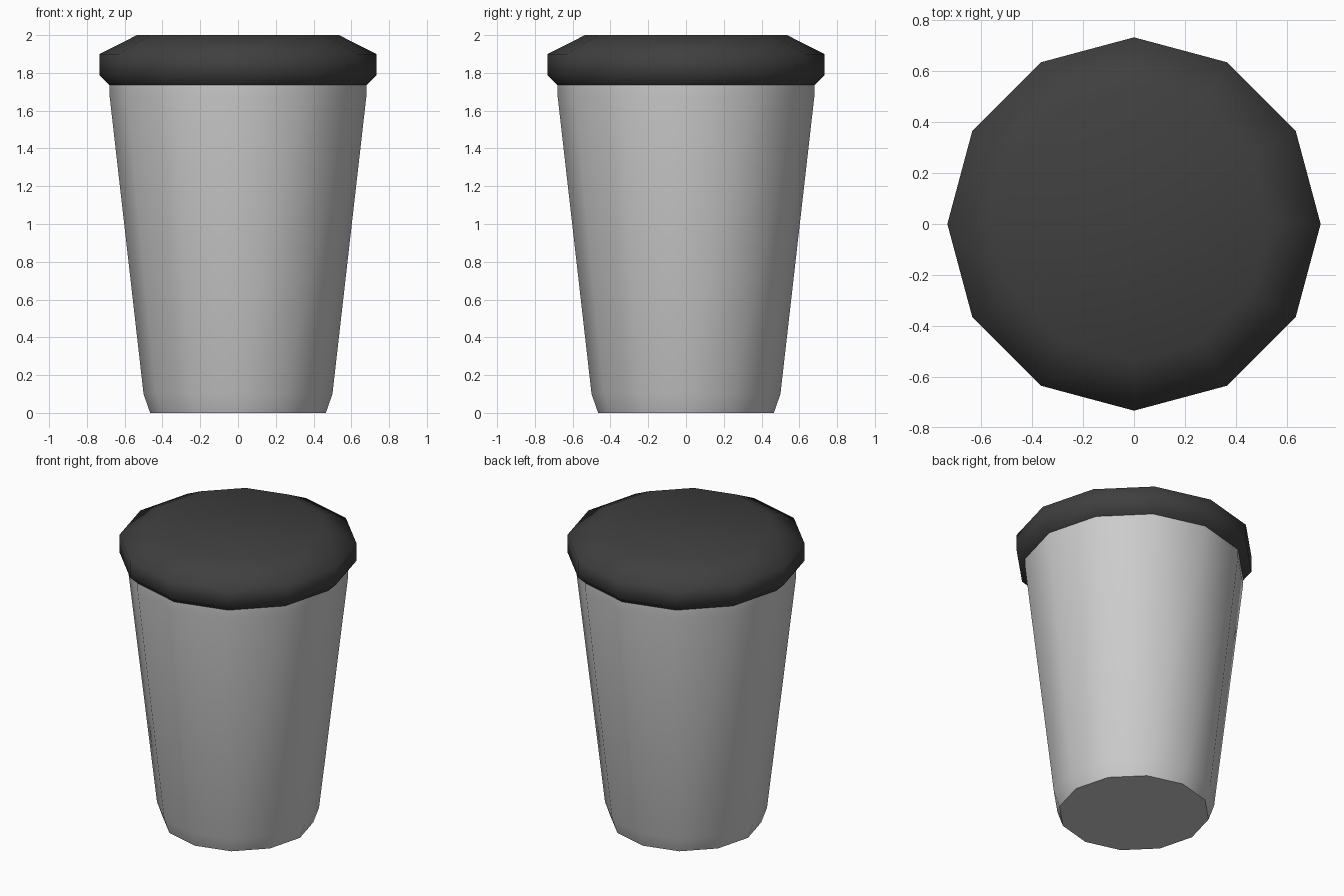
import bpy, bmesh, math

if "Cube" in bpy.data.objects:
    bpy.data.objects.remove(bpy.data.objects["Cube"])

SIDES = 12


def lathe(name, profile, cap_bottom=False, cap_top=False):
    """Spin an (r, z) profile, listed bottom to top, into a 12-sided smooth shell."""
    bm = bmesh.new()
    rings = []
    for r, z in profile:
        angles = [2 * math.pi * i / SIDES for i in range(SIDES)]
        rings.append([bm.verts.new((r * math.cos(a), r * math.sin(a), z)) for a in angles])
    for low, high in zip(rings, rings[1:]):
        for i in range(SIDES):
            j = (i + 1) % SIDES
            bm.faces.new((low[i], low[j], high[j], high[i])).smooth = True
    if cap_bottom:
        base = bm.faces.new(rings[0][::-1])
        for edge in base.edges:
            edge.smooth = False
    if cap_top:
        bm.faces.new(rings[-1]).smooth = True
    mesh = bpy.data.meshes.new(name)
    bm.to_mesh(mesh)
    bm.free()
    obj = bpy.data.objects.new(name, mesh)
    bpy.context.collection.objects.link(obj)
    return obj


# Tapered cup with a flat base
lathe("cup", [(0.465, 0), (0.50, 0.10), (0.68, 1.68), (0.68, 1.735)], cap_bottom=True)

# Dark lid with an overhanging rim and sloped shoulder
lid = lathe("lid", [(0.68, 1.735), (0.732, 1.785), (0.732, 1.90), (0.535, 2.0)], cap_top=True)
dark = bpy.data.materials.new("dark_lid")
dark.diffuse_color = (0.05, 0.05, 0.05, 1)
dark.use_nodes = True
dark.node_tree.nodes["Principled BSDF"].inputs["Base Color"].default_value = dark.diffuse_color
lid.data.materials.append(dark)
